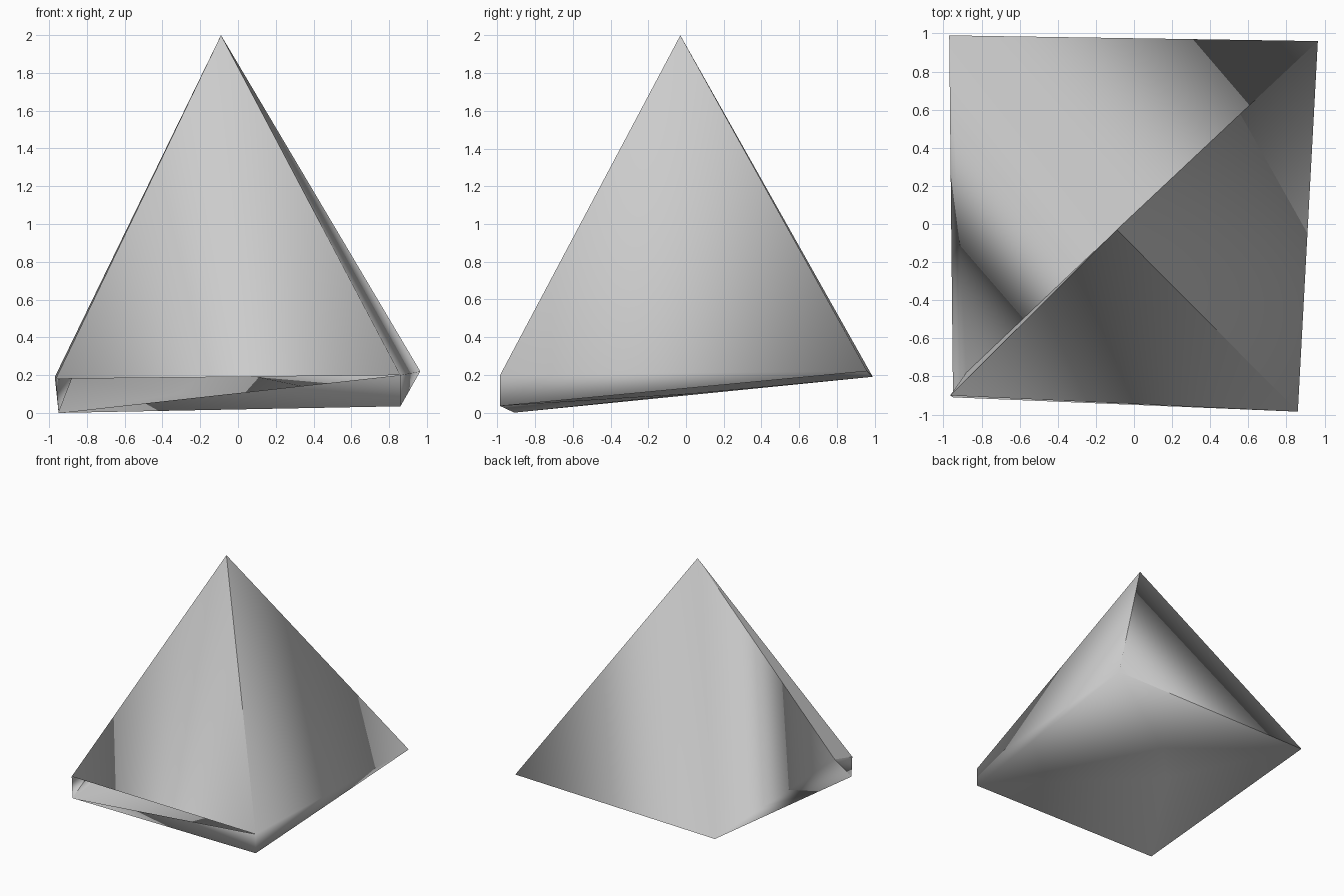
import bpy

if "Cube" in bpy.data.objects:
    bpy.data.objects.remove(bpy.data.objects["Cube"])

# Corner points of the crumpled low-poly pyramid
P = {
    "apex": (-0.09, -0.03, 2.00),
    "fl": (-0.965, -0.90, 0.18), "fr": (0.86, -0.985, 0.20),
    "br": (0.965, 0.96, 0.22), "bl": (-0.97, 0.99, 0.19),
    "fl_in": (-0.88, -0.78, 0.18),
    "fl_low": (-0.95, -0.91, 0.00), "fr_low": (0.86, -0.985, 0.035),
    "mid_high": (-0.14, 0.20, 0.24), "mid_low": (-0.32, 0.03, 0.10),
}
# A trailing digit marks a split copy of a corner, which keeps a crease there


def build(name, faces):
    """Make a smooth-shaded shell from faces given as named corners."""
    faces = [f.split() for f in faces]
    used = list(dict.fromkeys(k for f in faces for k in f))
    mesh = bpy.data.meshes.new(name)
    mesh.from_pydata([P[k.rstrip("123")] for k in used], [],
                     [[used.index(k) for k in f] for f in faces])
    mesh.polygons.foreach_set("use_smooth", [True] * len(mesh.polygons))
    obj = bpy.data.objects.new(name, mesh)
    bpy.context.collection.objects.link(obj)
    return obj


# Four sloping sides; the left one is set inward at the front corner
sides = ["apex1 fl fr", "apex2 fr br", "apex br bl", "apex bl fl_in"]

# Tapering rim triangles below the sides, leaving the front slit open
rim = ["fl_low fr_low fr", "fr fr_low br", "bl fl_in fl_low", "fl_in1 fl_low fl"]

# Underside, split into two levels with a thin step between them
underside = ["fr_low fl_low mid_low", "fl_low bl2 mid_low",
             "bl2 br mid_high", "br fr_low mid_high",
             "fr_low mid_low mid_high", "mid_low bl2 mid_high"]

# The shells share corners so the shading flows across them
build("pyramid_shell", sides + rim + underside)

# Narrow strip closing the gap between the front and left sides
build("corner_strip", ["apex fl_in fl"])
